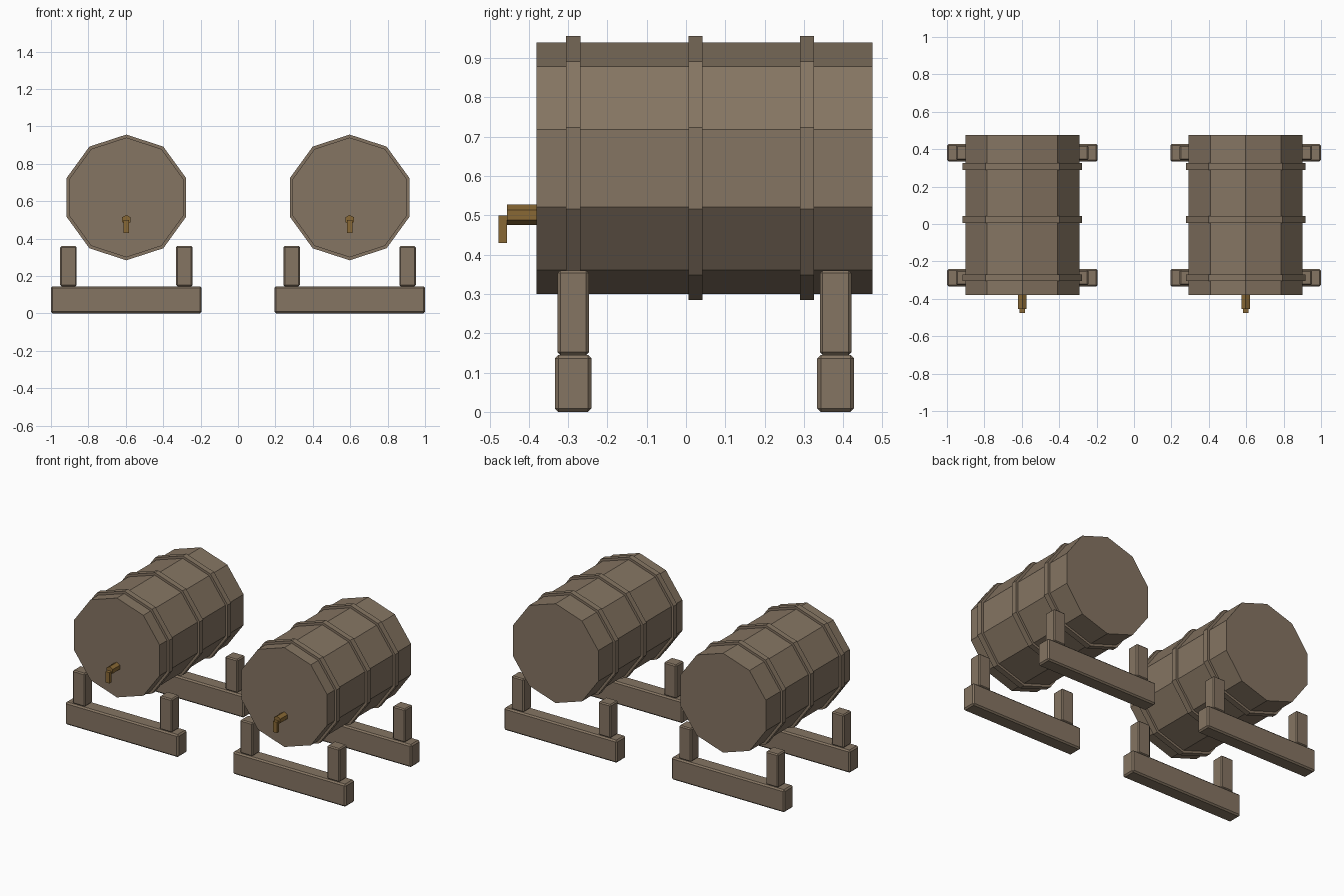
import bpy
import bmesh
from math import radians
from mathutils import Matrix, Vector

if "Cube" in bpy.data.objects:
    bpy.data.objects.remove(bpy.data.objects["Cube"], do_unlink=True)


def make_material(name, color):
    mat = bpy.data.materials.new(name)
    mat.use_nodes = True
    mat.diffuse_color = color
    mat.node_tree.nodes["Principled BSDF"].inputs["Base Color"].default_value = color
    return mat


WOOD = make_material("weathered wood", (0.235, 0.177, 0.123, 1))
BRASS = make_material("dull brass", (0.25, 0.14, 0.035, 1))


def add_object(name, bm, mat):
    bmesh.ops.recalc_face_normals(bm, faces=bm.faces)
    mesh = bpy.data.meshes.new(name)
    bm.to_mesh(mesh)
    bm.free()
    mesh.materials.append(mat)
    obj = bpy.data.objects.new(name, mesh)
    bpy.context.collection.objects.link(obj)
    return obj


def box(name, low, high, mat, bevel=0):
    low, high = Vector(low), Vector(high)
    bm = bmesh.new()
    place = Matrix.Translation((low + high) / 2) @ Matrix.Diagonal((high - low).to_4d())
    place[3][3] = 1
    bmesh.ops.create_cube(bm, size=1, matrix=place)
    obj = add_object(name, bm, mat)
    if bevel:
        mod = obj.modifiers.new("chamfer", "BEVEL")
        mod.width = bevel
        mod.segments = 1
    return obj


def prism(name, x, z, radius, y0, y1, sides, mat):
    """Flat-sided cylinder along y with one corner pointing straight up."""
    bm = bmesh.new()
    bmesh.ops.create_cone(bm, cap_ends=True, segments=sides, radius1=radius,
                          radius2=radius, depth=y1 - y0)
    # create_cone puts its first corner on +y, which this turn sends to +z
    turn = Matrix.Rotation(radians(90), 4, "X")
    bmesh.ops.transform(bm, verts=bm.verts,
                        matrix=Matrix.Translation((x, (y0 + y1) / 2, z)) @ turn)
    return add_object(name, bm, mat)


AXIS_Z = 0.62

for side, x in (("right", -0.597), ("left", 0.597)):
    # Barrel body and its three hoops
    prism(f"{side}_barrel", x, AXIS_Z, 0.32, -0.38, 0.475, 10, WOOD)
    for place, y in (("front", -0.287), ("middle", 0.024), ("back", 0.308)):
        prism(f"{side}_{place}_hoop", x, AXIS_Z, 0.336, y - 0.018, y + 0.018, 10, WOOD)

    # Tap with a downward spout
    prism(f"{side}_tap", x, 0.501, 0.026, -0.455, -0.375, 6, BRASS)
    box(f"{side}_spout", (x - 0.014, -0.477, 0.43), (x + 0.014, -0.455, 0.5), BRASS)

    # Cradle: a beam with two posts under each end of the barrel
    for place, y in (("front", -0.287), ("back", 0.381)):
        box(f"{side}_{place}_beam", (x - 0.403, y - 0.047, 0),
            (x + 0.403, y + 0.047, 0.145), WOOD, 0.009)
        for hand, offset in (("right", -0.31), ("left", 0.31)):
            px = x + offset
            box(f"{side}_{place}_{hand}_post", (px - 0.044, y - 0.04, 0.145),
                (px + 0.044, y + 0.04, 0.36), WOOD, 0.007)
